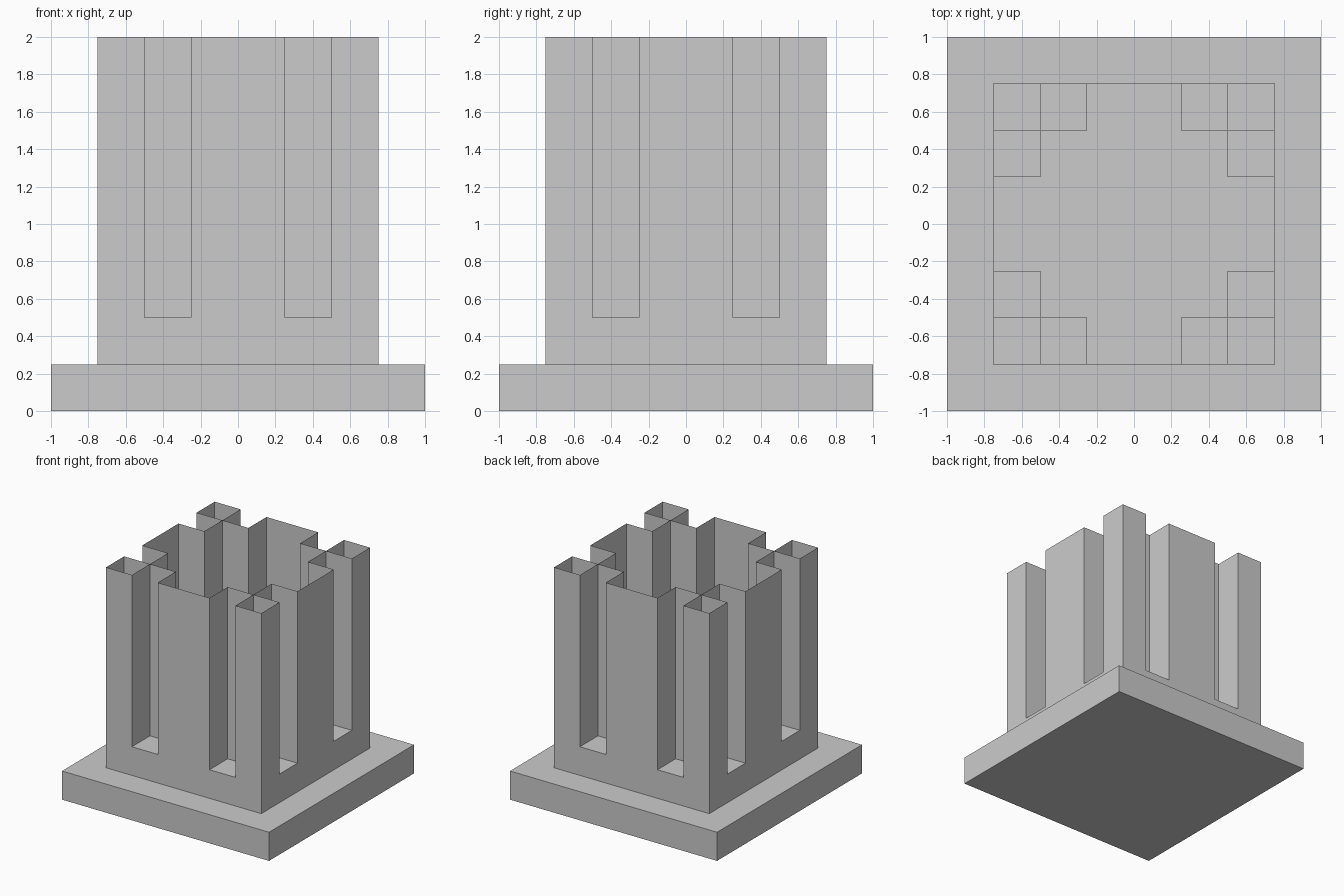
import bpy, bmesh, math

if "Cube" in bpy.data.objects:
    bpy.data.objects.remove(bpy.data.objects["Cube"])

STEP = 0.25
LEVELS = [0.0, 0.25, 0.5, 2.0]


def level_at(i, j):
    """Height level of a plan cell on an 8 x 8 grid (mirrored in x and y)."""
    a = i - 4 if i >= 4 else 3 - i
    b = j - 4 if j >= 4 else 3 - j
    if max(a, b) > 3:
        return 0
    if max(a, b) == 3:
        return 1                      # plinth rim
    if (a, b) in ((1, 2), (2, 1)):
        return 2                      # slot floors
    return 3                          # open-topped walls


def finish(bm, name):
    bmesh.ops.remove_doubles(bm, verts=bm.verts, dist=1e-4)
    bmesh.ops.dissolve_limit(bm, angle_limit=math.radians(1),
                             verts=bm.verts, edges=bm.edges)
    mesh = bpy.data.meshes.new(name)
    bm.to_mesh(mesh)
    bm.free()
    bpy.context.collection.objects.link(bpy.data.objects.new(name, mesh))


plinth, tower = bmesh.new(), bmesh.new()


def quad(bm, *pts):
    bm.faces.new([bm.verts.new(p) for p in pts])


for i in range(8):
    for j in range(8):
        x0, y0 = -1 + i * STEP, -1 + j * STEP
        ring = [(x0, y0), (x0 + STEP, y0), (x0 + STEP, y0 + STEP), (x0, y0 + STEP)]
        lvl = level_at(i, j)
        # Underside, rim top and slot floors; the tall cells stay open
        quad(plinth, *[(x, y, 0) for x, y in reversed(ring)])
        if lvl < 3:
            quad(plinth if lvl == 1 else tower, *[(x, y, LEVELS[lvl]) for x, y in ring])
        # Walls down to each lower neighbour
        for k, (di, dj) in enumerate(((0, -1), (1, 0), (0, 1), (-1, 0))):
            p, q = ring[k], ring[(k + 1) % 4]
            for n in range(level_at(i + di, j + dj), lvl):
                lo, hi = LEVELS[n], LEVELS[n + 1]
                quad(plinth if n == 0 else tower,
                     (*p, lo), (*q, lo), (*q, hi), (*p, hi))

finish(plinth, "plinth")
finish(tower, "slotted_tower")
